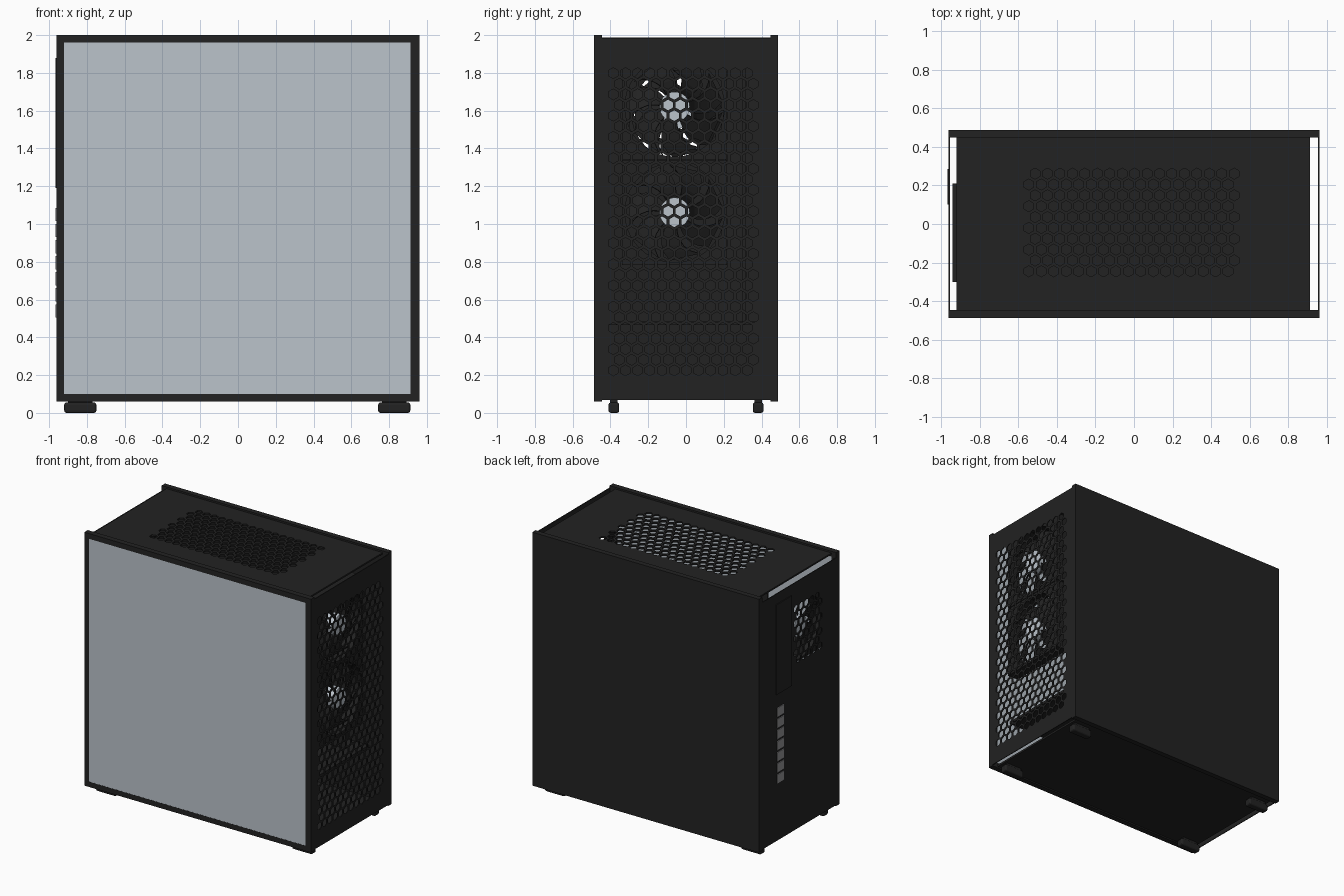
import bpy, bmesh, math
from mathutils import Vector

if "Cube" in bpy.data.objects:
    bpy.data.objects.remove(bpy.data.objects["Cube"], do_unlink=True)


def material(name, rgb):
    m = bpy.data.materials.new(name)
    m.use_nodes = True
    m.diffuse_color = (*rgb, 1)
    m.node_tree.nodes["Principled BSDF"].inputs["Base Color"].default_value = (*rgb, 1)
    return m


BLACK = material("matte black", (0.016, 0.016, 0.016))
PALE = material("pale glass grey", (0.497, 0.546, 0.597))
METAL = material("slot grey", (0.3, 0.3, 0.31))


def finish(name, bm, mat):
    bmesh.ops.recalc_face_normals(bm, faces=bm.faces)
    me = bpy.data.meshes.new(name)
    bm.to_mesh(me)
    bm.free()
    me.materials.append(mat)
    ob = bpy.data.objects.new(name, me)
    bpy.context.collection.objects.link(ob)
    return ob


def box(name, x, y, z, mat=BLACK, bevel=0):
    bm = bmesh.new()
    bmesh.ops.create_cube(bm, size=1)
    for v in bm.verts:
        v.co = [(a + b) / 2 + c * (b - a) for c, (a, b) in zip(v.co, (x, y, z))]
    ob = finish(name, bm, mat)
    if bevel:
        mod = ob.modifiers.new("rounded edges", "BEVEL")
        mod.width, mod.segments = bevel, 3
    return ob


def rect(u, v):
    return [(u[0], v[0]), (u[1], v[0]), (u[1], v[1]), (u[0], v[1])]


def ngon(cu, cv, r, n, turn=0.0):
    return [(cu + r * math.cos(turn + math.tau * i / n),
             cv + r * math.sin(turn + math.tau * i / n)) for i in range(n)]


PITCH = 0.0645


def honeycomb(u0, v0, cols, rows, r=0.0285):
    # staggered rows of hexagon outlines
    return [ngon(u0 + PITCH * (c + 0.5 * (k % 2)), v0 + 0.0562 * k, r, 6, math.pi / 6)
            for k in range(rows) for c in range(cols)]


def sheet(name, axis, level, depth, outline, holes, mat=BLACK):
    # flat plate with cut holes, lying across the given axis
    place = {"x": lambda u, v: (level, u, v),
             "y": lambda u, v: (u, level, v),
             "z": lambda u, v: (u, v, level)}[axis]
    normal = Vector([float(axis == a) for a in "xyz"])
    bm = bmesh.new()
    edges = []
    for loop in [outline] + holes:
        vs = [bm.verts.new(place(*p)) for p in loop]
        edges += [bm.edges.new((vs[i - 1], vs[i])) for i in range(len(vs))]
    bmesh.ops.triangle_fill(bm, use_beauty=True, edges=edges, normal=normal)
    out = bmesh.ops.extrude_face_region(bm, geom=bm.faces[:], use_keep_orig=True)
    moved = [g for g in out["geom"] if isinstance(g, bmesh.types.BMVert)]
    bmesh.ops.translate(bm, vec=normal * depth, verts=moved)
    return finish(name, bm, mat)


def fan(name, x, y, z, size, blades=7):
    half, depth = size / 2, 0.09
    sheet(name + "_frame", "x", x, depth, rect((y - half, y + half), (z - half, z + half)),
          [ngon(y, z, half * 0.95, 40)])
    # hub
    bm = bmesh.new()
    bmesh.ops.create_cone(bm, cap_ends=True, segments=32, radius1=0.08, radius2=0.08, depth=depth * 0.9)
    for v in bm.verts:
        v.co = (x + depth / 2 + v.co.z, y + v.co.x, z + v.co.y)
    finish(name + "_hub", bm, PALE)
    # swept, pitched blades
    bm = bmesh.new()
    steps = 5
    for b in range(blades):
        rows = []
        for i in range(steps + 1):
            t = i / steps
            r = 0.075 + (half * 0.92 - 0.075) * t
            mid = math.tau * b / blades + 0.45 * t * t
            row = []
            for side in (-1, 1):
                a = mid + side * 0.33
                row.append(bm.verts.new((x + depth * (0.5 + 0.3 * side),
                                         y + r * math.cos(a), z + r * math.sin(a))))
            rows.append(row)
        for p, q in zip(rows, rows[1:]):
            bm.faces.new((p[0], p[1], q[1], q[0]))
    ob = finish(name + "_blades", bm, BLACK)
    ob.modifiers.new("blade thickness", "SOLIDIFY").thickness = 0.006


# Side panels: framed glass on the front, solid metal on the back
W, Z0, Z1 = 0.96, 0.06, 2.0
sheet("glass_frame", "y", -0.488, 0.042, rect((-W, W), (Z0, Z1)), [rect((-0.92, 0.912), (0.1, 1.96))])
box("glass_pane", (-0.92, 0.912), (-0.487, -0.447), (0.1, 1.96), PALE)
box("solid_side_panel", (-W, W), (0.448, 0.488), (Z0, Z1))

# Top and floor
sheet("vented_top", "z", 1.975, 0.012, rect((-0.92, 0.912), (-0.447, 0.449)),
      honeycomb(-0.545, -0.245, 17, 10))
box("floor", (-0.92, 0.912), (-0.447, 0.449), (0.07, 0.085))

# Perforated intake panel
sheet("intake_panel", "x", 0.954, 0.006, rect((-0.447, 0.449), (0.068, 1.985)),
      honeycomb(-0.385, 0.225, 12, 29))

# Rear panel with exhaust vent, connector plate and slot covers
sheet("rear_panel", "x", -0.96, 0.006, rect((-0.447, 0.449), (0.068, 1.96)),
      honeycomb(-0.25, 1.362, 5, 8))
box("connector_plate", (-0.966, -0.96), (0.1, 0.285), (1.19, 1.88))
for i in range(7):
    z = 0.505 + 0.085 * i
    box(f"slot_cover_{i + 1}", (-0.966, -0.96), (0.19, 0.27), (z, z + 0.07), METAL)

# Interior: power supply shroud, board tray and fans
box("power_shroud", (-0.91, 0.8), (-0.44, 0.44), (0.465, 0.485))
box("board_tray", (-0.91, 0.7), (0.3, 0.315), (0.485, 1.97))
fan("lower_intake_fan", 0.815, -0.06, 1.06, 0.555)
fan("upper_intake_fan", 0.815, -0.06, 1.62, 0.555)
fan("exhaust_fan", -0.94, -0.045, 1.585, 0.51)

# Feet
for sx, x in (("rear", (-0.92, -0.75)), ("intake", (0.742, 0.912))):
    for sy, y in (("glass", -0.382), ("solid", 0.382)):
        box(f"{sx}_{sy}_foot", x, (y - 0.028, y + 0.028), (0, 0.055), BLACK, 0.012)
        box(f"{sx}_{sy}_foot_pad", (x[0] + 0.02, x[1] - 0.02), (y - 0.02, y + 0.02), (0.05, 0.072))
